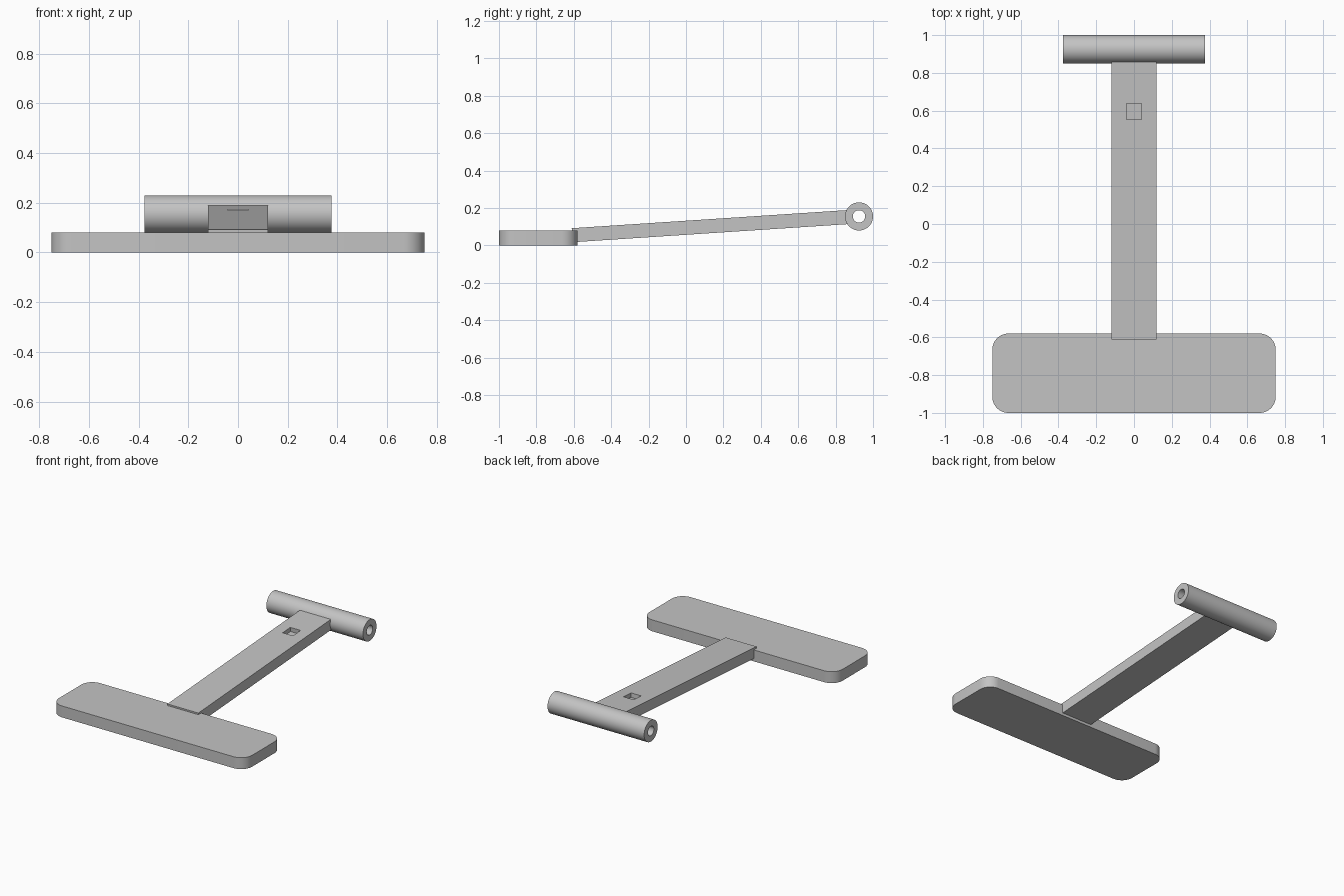
import bpy, bmesh, math
from mathutils import Matrix

if "Cube" in bpy.data.objects:
    bpy.data.objects.remove(bpy.data.objects["Cube"], do_unlink=True)

# Single grey finish
grey = bpy.data.materials.new("satin grey")
grey.use_nodes = True
colour = (0.55, 0.55, 0.55, 1)
grey.diffuse_color = colour
grey.node_tree.nodes["Principled BSDF"].inputs["Base Color"].default_value = colour


def finish(bm, name):
    bmesh.ops.recalc_face_normals(bm, faces=bm.faces)
    mesh = bpy.data.meshes.new(name)
    bm.to_mesh(mesh)
    bm.free()
    mesh.materials.append(grey)
    ob = bpy.data.objects.new(name, mesh)
    bpy.context.collection.objects.link(ob)
    return ob


def box(size, location, tilt=0):
    bm = bmesh.new()
    bmesh.ops.create_cube(bm, size=1)
    bmesh.ops.scale(bm, vec=size, verts=bm.verts)
    matrix = Matrix.Translation(location) @ Matrix.Rotation(tilt, 4, "X")
    bmesh.ops.transform(bm, matrix=matrix, verts=bm.verts)
    return bm


def smooth(ob):
    bpy.ops.object.select_all(action="DESELECT")
    ob.select_set(True)
    bpy.context.view_layer.objects.active = ob
    bpy.ops.object.shade_smooth_by_angle(angle=math.radians(30))


# Base plate with rounded vertical corners
bm = box((1.5, 0.42, 0.08), (0, -0.79, 0.04))
corners = [e for e in bm.edges if abs(e.verts[0].co.z - e.verts[1].co.z) > 0.05]
bmesh.ops.bevel(bm, geom=corners, offset=0.085, segments=10, profile=0.5, affect="EDGES")
smooth(finish(bm, "base_plate"))

# Sloping arm with a square blind pocket near its upper end
tilt = math.atan(0.0657)
arm = finish(box((0.24, 1.48, 0.075), (0, 0.13, 0.103), tilt), "arm")
cutter = finish(box((0.08, 0.085, 0.08), (0, 0.594, 0.181), tilt), "pocket_cutter")
cutter.hide_render = True
cut = arm.modifiers.new("pocket", "BOOLEAN")
cut.object = cutter
cut.operation = "DIFFERENCE"
cut.solver = "EXACT"
bpy.context.view_layer.objects.active = arm
bpy.ops.object.modifier_apply(modifier=cut.name)
bpy.data.objects.remove(cutter, do_unlink=True)

# Hollow cross tube
profile = [(-0.375, 0.075), (0.375, 0.075), (0.375, 0.033), (-0.375, 0.033)]
sides = 64
bm = bmesh.new()
rings = []
for x, radius in profile:
    angles = [2 * math.pi * i / sides for i in range(sides)]
    rings.append([bm.verts.new((x, 0.925 + radius * math.cos(a), 0.155 + radius * math.sin(a)))
                  for a in angles])
for k, ring in enumerate(rings):
    following = rings[(k + 1) % len(rings)]
    for i in range(sides):
        j = (i + 1) % sides
        bm.faces.new((ring[i], ring[j], following[j], following[i]))
smooth(finish(bm, "cross_tube"))
